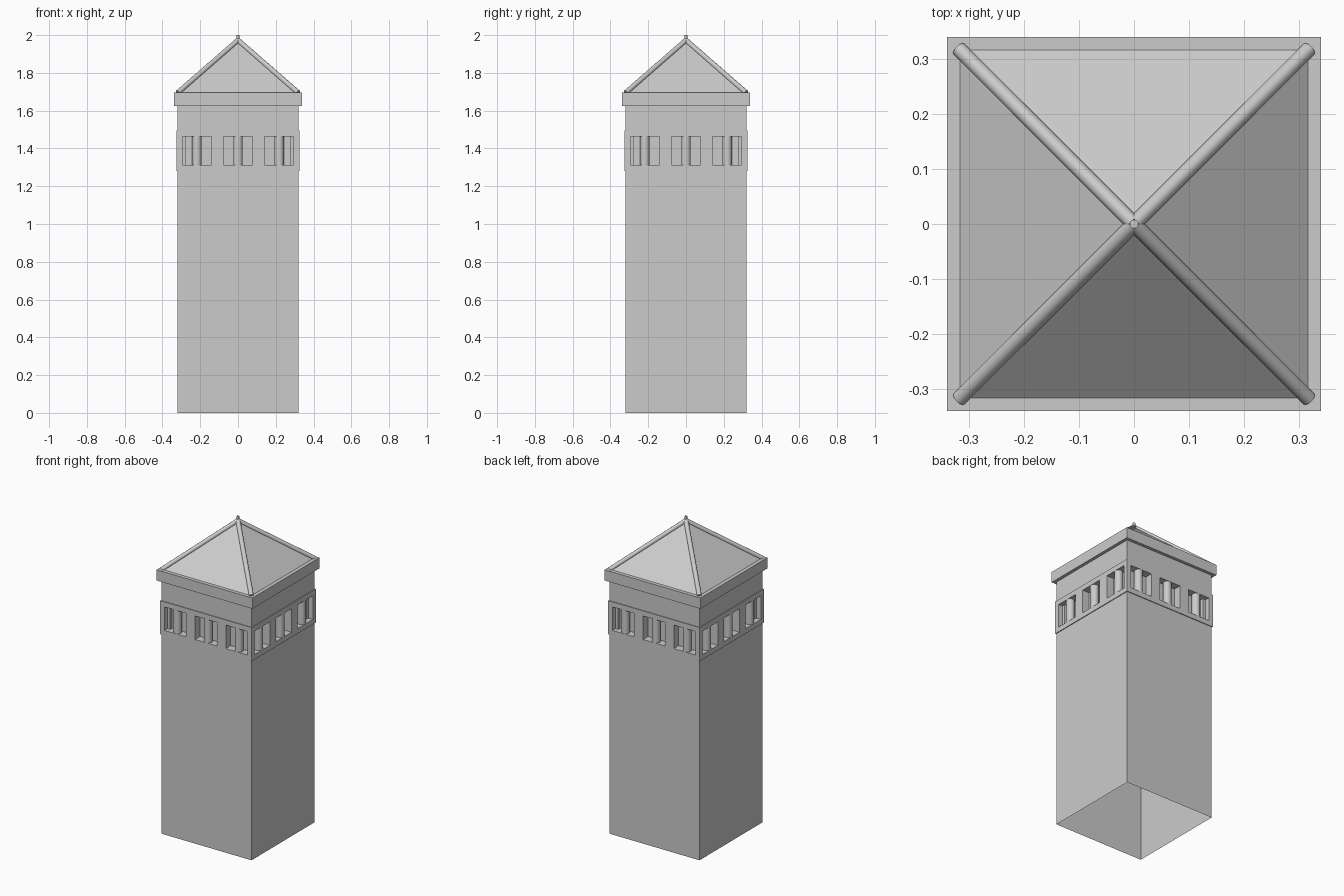
import bpy, bmesh
from math import radians
from mathutils import Vector, Matrix

if "Cube" in bpy.data.objects:
    bpy.data.objects.remove(bpy.data.objects["Cube"])

stone = bpy.data.materials.new("grey_stone")
stone.use_nodes = True
GREY = (0.6, 0.6, 0.6, 1)
stone.diffuse_color = GREY
stone.node_tree.nodes["Principled BSDF"].inputs["Base Color"].default_value = GREY

SHAFT, BAND = 0.32, 0.325
BAND_LOW, BAND_HIGH = 1.28, 1.495
SILL, HEAD = 1.312, 1.463
BAYS = (-0.218, 0, 0.218)
HALF_BAY, COLUMN, DEPTH = 0.077, 0.025, 0.05
EAVE, PEAK = 1.695, 1.972


def finish(bm, name, smooth=False):
    mesh = bpy.data.meshes.new(name)
    bm.to_mesh(mesh)
    bm.free()
    obj = bpy.data.objects.new(name, mesh)
    bpy.context.collection.objects.link(obj)
    mesh.materials.append(stone)
    if smooth:
        bpy.ops.object.select_all(action="DESELECT")
        obj.select_set(True)
        bpy.context.view_layer.objects.active = obj
        bpy.ops.object.shade_smooth_by_angle(angle=radians(40))
    return obj


def lathe_square(name, profile):
    """Sweep (half width, height) points round a square plan."""
    bm = bmesh.new()
    rings = [[bm.verts.new((sx * w, sy * w, z))
              for sx, sy in ((-1, -1), (1, -1), (1, 1), (-1, 1))] for w, z in profile]
    for low, high in zip(rings, rings[1:]):
        for i in range(4):
            j = (i + 1) % 4
            bm.faces.new((low[i], low[j], high[j], high[i]))
    return finish(bm, name)


def add_rod(bm, start, end, radius, sides):
    start, end = Vector(start), Vector(end)
    axis = end - start
    turn = axis.to_track_quat("Z", "Y").to_matrix().to_4x4()
    bmesh.ops.create_cone(bm, cap_ends=True, segments=sides, radius1=radius, radius2=radius,
                          depth=axis.length, matrix=Matrix.Translation((start + end) / 2) @ turn)


# Shaft, open underneath, and the plain wall above the band
lathe_square("tower_shaft", [(SHAFT, 0), (SHAFT, BAND_LOW), (BAND, BAND_LOW)])
lathe_square("upper_wall", [(BAND, BAND_HIGH), (SHAFT, BAND_HIGH), (SHAFT, 1.63)])

# Window band: a gridded face per side with its bays pushed inward
bm = bmesh.new()
xs = [-BAND] + [b + s * HALF_BAY for b in BAYS for s in (-1, 1)] + [BAND]
zs = [BAND_LOW, SILL, HEAD, BAND_HIGH]
grid = [[bm.verts.new((x, -BAND, z)) for x in xs] for z in zs]
bays = []
for r in range(len(zs) - 1):
    for c in range(len(xs) - 1):
        face = bm.faces.new((grid[r][c], grid[r][c + 1], grid[r + 1][c + 1], grid[r + 1][c]))
        if r == 1 and c % 2:
            bays.append(face)
for face in bays:
    back = bmesh.ops.extrude_discrete_faces(bm, faces=[face])["faces"][0]
    bmesh.ops.translate(bm, verts=back.verts, vec=(0, DEPTH, 0))
side = bm.verts[:] + bm.edges[:] + bm.faces[:]
for k in (1, 2, 3):
    copy = bmesh.ops.duplicate(bm, geom=side)["geom"]
    bmesh.ops.rotate(bm, verts=[v for v in copy if isinstance(v, bmesh.types.BMVert)],
                     cent=(0, 0, 0), matrix=Matrix.Rotation(radians(90 * k), 3, "Z"))
bmesh.ops.remove_doubles(bm, verts=bm.verts, dist=0.0001)
finish(bm, "window_band")

# Round column in the middle of each bay
bm = bmesh.new()
for k in range(4):
    turn = Matrix.Rotation(radians(90 * k), 3, "Z")
    for b in BAYS:
        foot = Vector((b, COLUMN - BAND, SILL))
        add_rod(bm, turn @ foot, turn @ (foot + Vector((0, 0, HEAD - SILL))), COLUMN, 20)
finish(bm, "window_columns", True)

# Cornice and pyramid roof
lathe_square("cornice", [(SHAFT, 1.626), (0.34, 1.626), (0.34, EAVE), (0.31, EAVE)])
lathe_square("roof", [(0.317, EAVE), (0.0005, PEAK)])

# Hip ridges along the roof corners
bm = bmesh.new()
for sx in (-1, 1):
    for sy in (-1, 1):
        add_rod(bm, (sx * 0.318, sy * 0.318, EAVE), (0, 0, PEAK), 0.014, 12)
finish(bm, "hip_ridges", True)

# Finial
bm = bmesh.new()
add_rod(bm, (0, 0, PEAK - 0.01), (0, 0, 2), 0.008, 12)
finish(bm, "finial", True)
